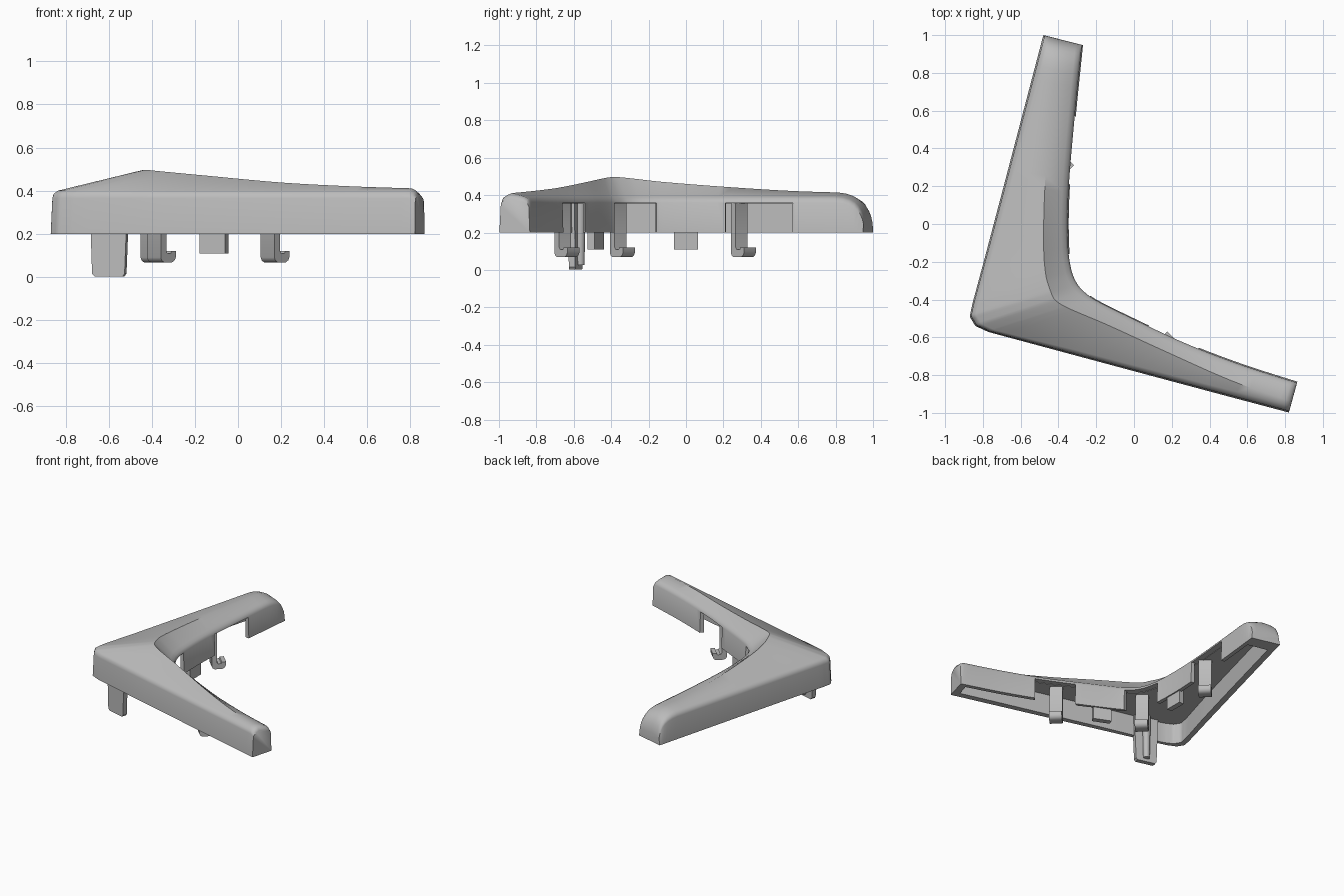
import bpy, bmesh, math
from mathutils import Vector

default = bpy.data.objects.get("Cube")
if default:
    bpy.data.objects.remove(default, do_unlink=True)

grey = bpy.data.materials.new("plain grey")
grey.use_nodes = True
grey.diffuse_color = (0.5, 0.5, 0.5, 1)
grey.node_tree.nodes["Principled BSDF"].inputs["Base Color"].default_value = (0.5, 0.5, 0.5, 1)

# Stations from back tip round the bend to front tip:
# outer edge, ridge (with height), inner edge
STATIONS = [
    ((-.48, 1), (-.39, .975, .41), (-.27, .947)),
    ((-.585, .6), (-.445, .57, .422), (-.31, .55)),
    ((-.69, .2), (-.473, .17, .447), (-.342, .15)),
    ((-.785, -.16), (-.478, -.14, .472), (-.343, -.12)),
    ((-.855, -.42), (-.465, -.28, .488), (-.325, -.245)),
    ((-.87, -.49), (-.44, -.36, .496), (-.295, -.315)),
    ((-.84, -.54), (-.42, -.4, .496), (-.255, -.36)),
    ((-.77, -.572), (-.36, -.44, .49), (-.2, -.4)),
    ((-.35, -.685), (-.15, -.53, .47), (-.02, -.49)),
    ((.1, -.806), (.2, -.69, .438), (.27, -.625)),
    ((.5, -.913), (.53, -.835, .42), (.57, -.74)),
    ((.82, -.998), (.835, -.94, .41), (.865, -.835)),
]
LAST = len(STATIONS) - 1
BASE = 0.2        # underside of the shell
CEILING = 0.355   # roof of the hollow


def point(column, t, smooth):
    """Position along one column of the stations, straight or curved."""
    i = min(int(t), LAST - 1)
    f = t - i
    a, b, c, d = (Vector(STATIONS[min(max(i + k, 0), LAST)][column]).to_3d()
                  for k in (-1, 0, 1, 2))
    if not smooth:
        return b.lerp(c, f)
    # tangents scaled by spacing keep uneven stations smooth
    span = (c - b).length
    m0 = (c - a) * span / (span + (b - a).length)
    m1 = (d - b) * span / (span + (d - c).length)
    return (b * (2 * f**3 - 3 * f**2 + 1) + m0 * (f**3 - 2 * f**2 + f)
            + c * (3 * f**2 - 2 * f**3) + m1 * (f**3 - f**2))


def frame(t):
    """Outer, ridge and inner points plus the two inward directions."""
    outer, ridge, inner = point(0, t, False), point(1, t, True), point(2, t, True)
    flat = Vector((ridge.x, ridge.y, 0))
    return outer, ridge, inner, (flat - outer).normalized(), (flat - inner).normalized()


def at(p, z):
    return Vector((p.x, p.y, z))


def body_section(t, tip):
    outer, ridge, inner, o_in, i_in = frame(t)
    section = [at(outer, BASE), at(outer + o_in * .008, .365),
               at(outer + o_in * .014, .385), at(outer + o_in * .035, .4),
               ridge, at(inner + i_in * .04, .393),
               at(inner + i_in * .018, .382), at(inner + i_in * .006, .36),
               at(inner, BASE)]
    return [at(p, BASE + (p.z - BASE) * tip) for p in section]


def hollow_section(t, tip):
    outer, ridge, inner, o_in, i_in = frame(t)
    a, b = outer + o_in * .045, inner + i_in * .03
    return [at(a, .1), at(a, CEILING), at(b, CEILING), at(b, .1)]


def notch_section(t, tip):
    outer, ridge, inner, o_in, i_in = frame(t)
    a, b = inner + i_in * .05, inner - i_in * .05
    top = CEILING + .003
    return [at(a, .1), at(a, top), at(b, top), at(b, .1)]


def finish(name, bm):
    bmesh.ops.recalc_face_normals(bm, faces=bm.faces)
    mesh = bpy.data.meshes.new(name)
    bm.to_mesh(mesh)
    bm.free()
    mesh.materials.append(grey)
    obj = bpy.data.objects.new(name, mesh)
    bpy.context.collection.objects.link(obj)
    return obj


def loft(name, section, stops):
    """Skin closed sections; each stop is (station parameter, tip height)."""
    bm = bmesh.new()
    rings = [[bm.verts.new(p) for p in section(t, tip)] for t, tip in stops]
    n = len(rings[0])
    for r, s in zip(rings, rings[1:]):
        for k in range(n):
            bm.faces.new((r[k], r[(k + 1) % n], s[(k + 1) % n], s[k]))
    bm.faces.new(rings[0])
    bm.faces.new(rings[-1])
    return finish(name, bm)


def steps(start, end, count):
    return [(start + (end - start) * k / count, 1) for k in range(count + 1)]


def prism(name, profile, centre, angle, width):
    """Extrude a (distance, height) profile sideways; angle aims the distance axis."""
    along = Vector((math.cos(angle), math.sin(angle), 0))
    side = Vector((-along.y, along.x, 0)) * width / 2
    base = Vector(centre).to_3d()
    bm = bmesh.new()
    ends = [[bm.verts.new(base + along * d + s + Vector((0, 0, z))) for d, z in profile]
            for s in (-side, side)]
    n = len(profile)
    for k in range(n):
        bm.faces.new((ends[0][k], ends[0][(k + 1) % n], ends[1][(k + 1) % n], ends[1][k]))
    for end in ends:
        bm.faces.new(end)
    return finish(name, bm)


def smooth(obj, degrees):
    bpy.ops.object.select_all(action='DESELECT')
    obj.select_set(True)
    bpy.context.view_layer.objects.active = obj
    bpy.ops.object.shade_smooth_by_angle(angle=math.radians(degrees))


# Bent shell, with a rounded back tip and a lightly bevelled front tip
back_tip = [(0, .3), (.015, .45), (.04, .6), (.08, .74), (.13, .84), (.2, .92), (.29, .975)]
front_tip = [(LAST - .1, 1), (LAST - .04, .96), (LAST, .88)]
shell = loft("corner_shell", body_section, back_tip + steps(.4, LAST - .2, 60) + front_tip)

# Hollow underside and the three notches in the inner wall
cutters = [loft("hollow_cutter", hollow_section, steps(.25, LAST - .15, 50))]
for start, end in ((.95, 1.85), (3.3, 6.5), (8.35, 9.25)):
    cutters.append(loft("notch_cutter", notch_section, steps(start, end, 12)))

bpy.context.view_layer.objects.active = shell
for cutter in cutters:
    cut = shell.modifiers.new("cut", 'BOOLEAN')
    cut.operation = 'DIFFERENCE'
    cut.solver = 'EXACT'
    cut.object = cutter
    bpy.ops.object.modifier_apply(modifier=cut.name)
    bpy.data.objects.remove(cutter, do_unlink=True)
smooth(shell, 42)

# Hooked clips, all facing the open side of the bend
HOOK = [(0, .365), (0, .09), (.008, .075), (.022, .068), (.075, .068), (.092, .078),
        (.1, .095), (.1, .12), (.07, .12), (.066, .108), (.045, .108), (.036, .12), (.036, .365)]
for name, centre in (("back_hook", (-.42, .272)), ("corner_hook", (-.39, -.375)),
                     ("front_hook", (.137, -.672))):
    smooth(prism(name, HOOK, centre, math.pi / 4, .09), 40)

# Short locating tabs just behind the inner wall
TAB = [(-.065, .36), (-.065, .108), (.065, .108), (.065, .36)]
prism("back_tab", TAB, (-.375, 0), math.pi / 2, .04)
prism("front_tab", TAB, (-.112, -.482), math.radians(-24), .04)

# Long tapered peg at the corner, with a rounded rib on its inner face
PEG = [(-.092, .365), (-.08, .015), (-.068, .002), (.066, .002), (.076, .015), (.09, .365)]
prism("corner_peg", PEG, (-.595, -.59), math.radians(-15), .035)
bm = bmesh.new()
bmesh.ops.create_cone(bm, cap_ends=True, segments=20, radius1=.022, radius2=.03, depth=.34)
bmesh.ops.translate(bm, verts=bm.verts, vec=(-.587, -.565, .195))
smooth(finish("peg_rib", bm), 40)
